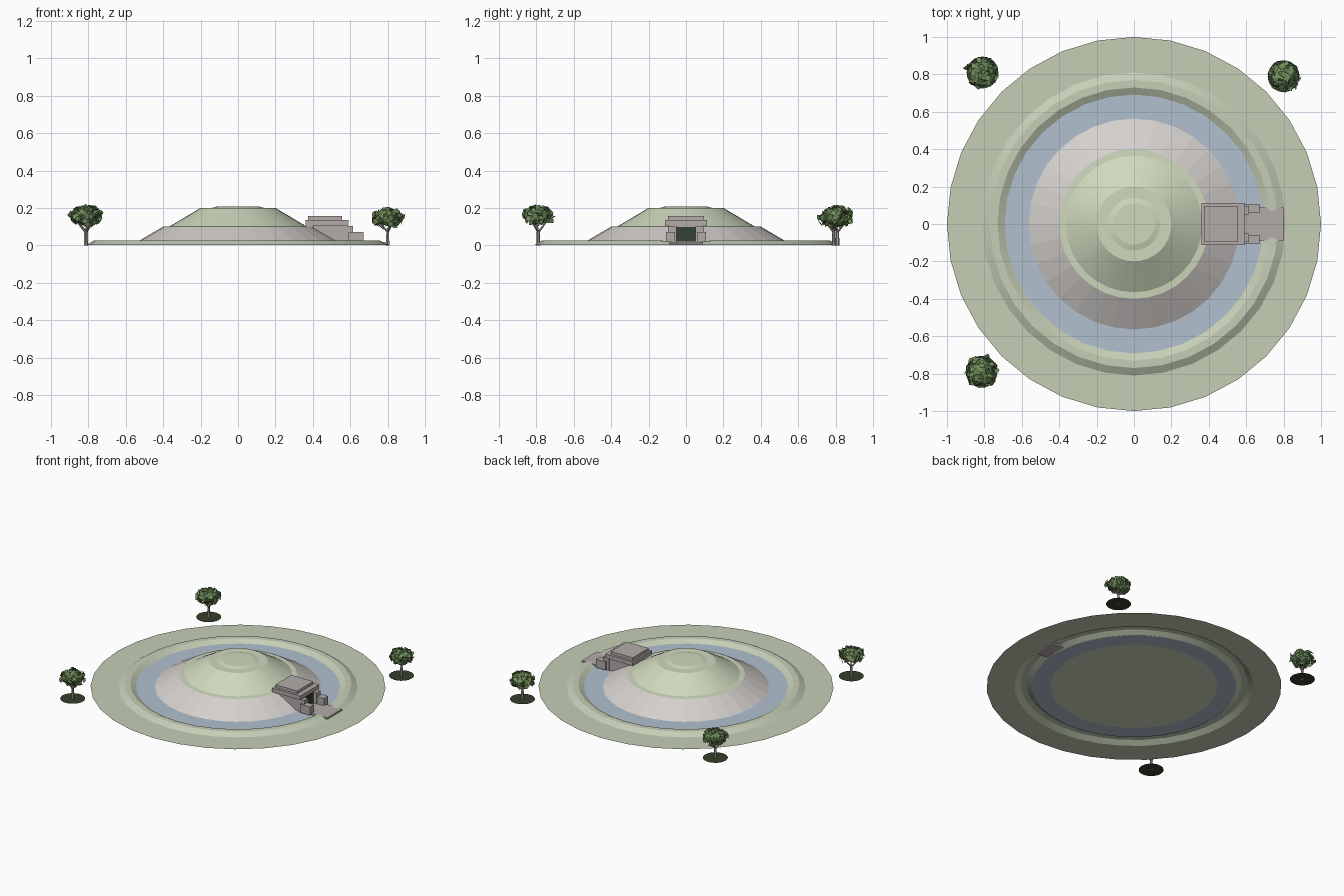
import bpy, bmesh, math, random
from mathutils import Vector, Matrix

random.seed(4)
SEGS = 32

start = bpy.data.objects.get("Cube")
if start:
    bpy.data.objects.remove(start, do_unlink=True)


def material(name, r, g, b):
    m = bpy.data.materials.new(name)
    m.use_nodes = True
    m.diffuse_color = (r, g, b, 1)
    m.node_tree.nodes["Principled BSDF"].inputs["Base Color"].default_value = (r, g, b, 1)
    return m


FIELD = material("field green", .56, .62, .47)
GRASS = material("mound grass", .62, .69, .51)
CHALK = material("pale stone", .66, .63, .61)
WATER = material("moat water", .44, .53, .62)
STONE = material("building stone", .45, .41, .40)
DOOR = material("door green", .035, .055, .035)
LEAF = material("leaf green", .17, .28, .11)
SHADE = material("tree base", .035, .05, .025)
BARK = material("bark", .40, .37, .33)


def make_object(name, bm, *mats, smooth=None):
    mesh = bpy.data.meshes.new(name)
    bm.to_mesh(mesh)
    bm.free()
    obj = bpy.data.objects.new(name, mesh)
    bpy.context.collection.objects.link(obj)
    for m in mats:
        mesh.materials.append(m)
    if smooth:
        bpy.ops.object.select_all(action='DESELECT')
        obj.select_set(True)
        bpy.context.view_layer.objects.active = obj
        bpy.ops.object.shade_smooth_by_angle(angle=math.radians(smooth))
    return obj


def lathe(profile, cap=False):
    """Sweep (radius, height) points around z, going inward."""
    bm = bmesh.new()
    rings = []
    for r, z in profile:
        rings.append([bm.verts.new((r * math.cos(a), r * math.sin(a), z))
                      for a in (math.tau * i / SEGS for i in range(SEGS))])
    for outer, inner in zip(rings, rings[1:]):
        for i in range(SEGS):
            j = (i + 1) % SEGS
            bm.faces.new((outer[i], outer[j], inner[j], inner[i]))
    if cap:
        bm.faces.new(rings[-1])
        bm.faces.new(rings[0][::-1])
    return bm


def box(name, x, y, z, mat):
    bm = bmesh.new()
    bmesh.ops.create_cube(bm, size=1)
    for v in bm.verts:
        v.co = [lo + (c + .5) * (hi - lo) for c, (lo, hi) in zip(v.co, (x, y, z))]
    return make_object(name, bm, mat)


# Field ring with a raised bank that dips at the entrance
bank = lathe([(1, .002), (.81, .002), (.77, .026), (.73, .026), (.69, .003)])
for v in bank.verts:
    if v.co.x > 0 and abs(v.co.y) < .02 and v.co.z > .01:
        v.co.z = .012
make_object("field_and_bank", bank, FIELD, smooth=14)

# Moat
make_object("moat", lathe([(.695, .004), (.55, .004)]), WATER)

# Stepped mound: stone skirt below, grass above
mound = lathe([(.567, .002), (.40, .10), (.365, .102), (.20, .2),
               (.14, .2), (.11, .208)], cap=True)
for f in mound.faces:
    c = f.calc_center_median()
    f.material_index = 1 if .01 < c.z < .08 else 0
mound_obj = make_object("mound", mound, GRASS, CHALK, smooth=14)
for p in mound_obj.data.polygons:
    if p.material_index == 1:
        p.use_smooth = False

# Entrance building
box("entrance_path", (.55, .80), (-.088, .088), (.006, .019), STONE)
box("building_body", (.40, .585), (-.092, .092), (.01, .11), STONE)
box("roof_lower_slab", (.362, .592), (-.113, .113), (.105, .135), STONE)
box("roof_upper_slab", (.375, .556), (-.095, .095), (.135, .156), STONE)
box("door", (.585, .59), (-.05, .05), (.02, .098), DOOR)
for side, s in (("left", 1), ("right", -1)):
    y1 = sorted((s * .052, s * .095))
    y2 = sorted((s * .058, s * .108))
    box(side + "_inner_wing", (.57, .615), y1, (.01, .102), STONE)
    box(side + "_outer_wing", (.59, .67), y2, (.01, .072), STONE)


def branch(bm, a, b, r1, r2):
    a, b = Vector(a), Vector(b)
    rot = (b - a).to_track_quat('Z', 'Y').to_matrix().to_4x4()
    bmesh.ops.create_cone(bm, cap_ends=True, segments=6, radius1=r1, radius2=r2,
                          depth=(b - a).length,
                          matrix=Matrix.Translation((a + b) / 2) @ rot)


def tree(name, x, y, mid):
    # Dark ground disc
    bm = bmesh.new()
    bmesh.ops.create_circle(bm, cap_ends=True, segments=24, radius=.085,
                            matrix=Matrix.Translation((x, y, 0)))
    make_object(name + "_base", bm, SHADE)

    # Trunk and forked branches
    bm = bmesh.new()
    fork = (x, y, .07)
    branch(bm, (x, y, 0), fork, .011, .008)
    for k in range(3):
        a = math.tau * k / 3 + x
        branch(bm, fork, (x + .05 * math.cos(a), y + .05 * math.sin(a), .13), .006, .003)
    make_object(name + "_trunk", bm, BARK)

    # Crown: rough core covered with loose leaf cards
    bm = bmesh.new()
    bmesh.ops.create_icosphere(bm, subdivisions=2, radius=.07)
    for v in bm.verts:
        v.co *= random.uniform(.75, 1.15)
        v.co.z *= .62
    for _ in range(150):
        n = Vector((random.gauss(0, 1), random.gauss(0, 1), random.gauss(.1, 1))).normalized()
        spot = n * random.uniform(.06, .088)
        spot.z *= .62
        tilt = n + Vector([random.uniform(-.7, .7) for _ in range(3)])
        rot = tilt.to_track_quat('Z', 'Y').to_matrix()
        turn = random.uniform(0, math.tau)
        corners = []
        for k in range(5):
            a = turn + math.tau * k / 5
            r = random.uniform(.012, .023)
            corners.append(bm.verts.new(spot + rot @ Vector((r * math.cos(a), r * math.sin(a), 0))))
        bm.faces.new(corners)
    bmesh.ops.translate(bm, verts=bm.verts, vec=(x, y, mid))
    make_object(name + "_crown", bm, LEAF)


tree("back_right_tree", -.81, .81, .155)
tree("back_left_tree", .80, .79, .145)
tree("front_right_tree", -.815, -.79, .16)
